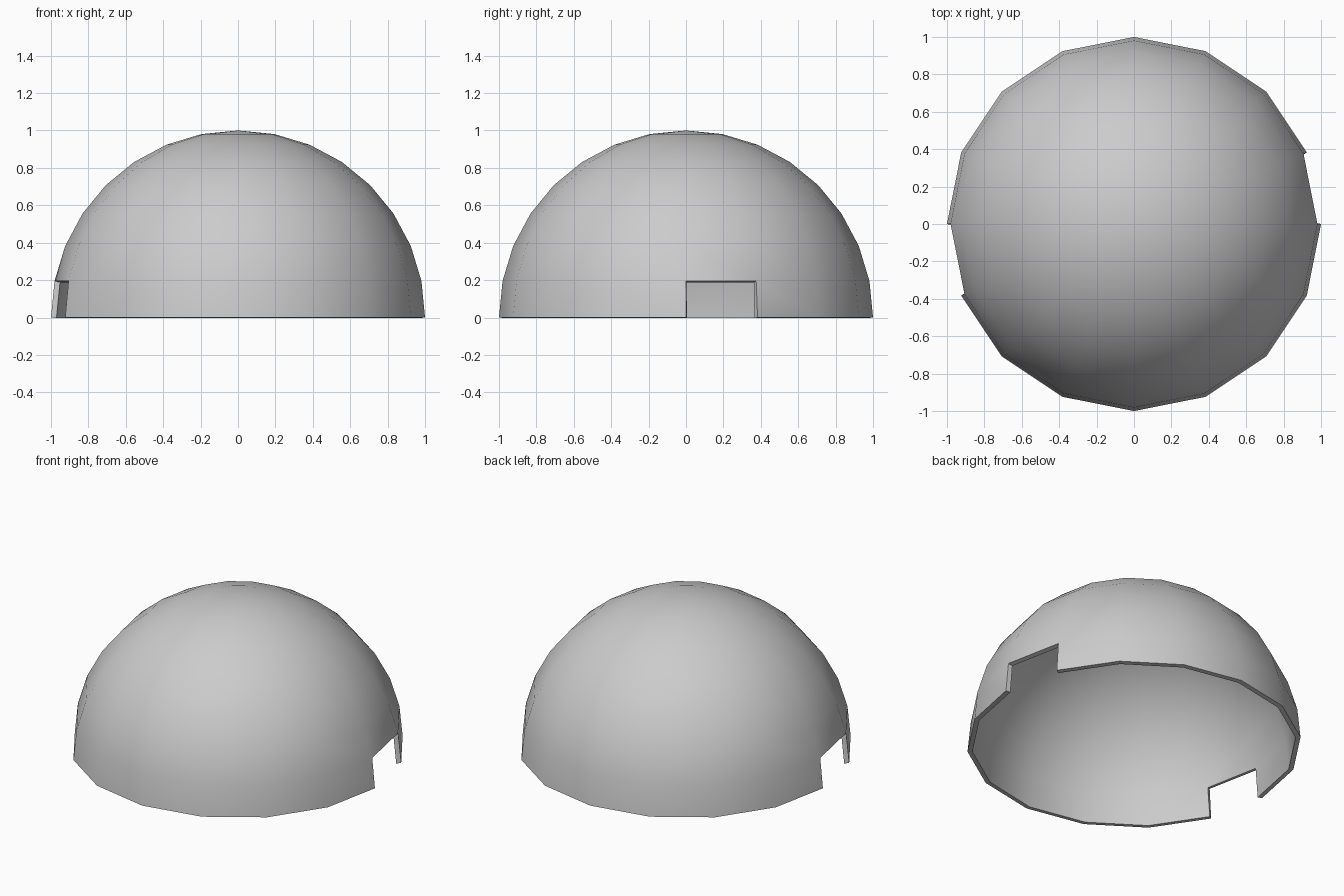
import bpy, bmesh
from math import atan2, pi

if "Cube" in bpy.data.objects:
    bpy.data.objects.remove(bpy.data.objects["Cube"])

SIDES, RINGS, WALL = 16, 16, 0.03

# Dome shell: upper half of a low-poly sphere
bm = bmesh.new()
bmesh.ops.create_uvsphere(bm, u_segments=SIDES, v_segments=RINGS, radius=1)
bmesh.ops.delete(bm, geom=[v for v in bm.verts if v.co.z < -0.01], context='VERTS')

# Two opposite doorways: one bottom-row panel removed on each side
def is_doorway(face):
    c = face.calc_center_median()
    panel = int((atan2(c.y, c.x) % (2 * pi)) / (2 * pi / SIDES))
    return c.z < 0.15 and panel in (0, SIDES // 2)

bmesh.ops.delete(bm, geom=[f for f in bm.faces if is_doorway(f)], context='FACES')
for f in bm.faces:
    f.smooth = True

mesh = bpy.data.meshes.new("dome_shell")
bm.to_mesh(mesh)
bm.free()
dome = bpy.data.objects.new("dome_shell", mesh)
bpy.context.collection.objects.link(dome)

# Wall thickness, growing inwards
wall = dome.modifiers.new("wall", 'SOLIDIFY')
wall.thickness = WALL
wall.offset = -1

# Smooth skin with sharp rim edges
bpy.context.view_layer.objects.active = dome
dome.select_set(True)
bpy.ops.object.modifier_apply(modifier="wall")
bpy.ops.object.shade_smooth_by_angle(angle=0.6)
